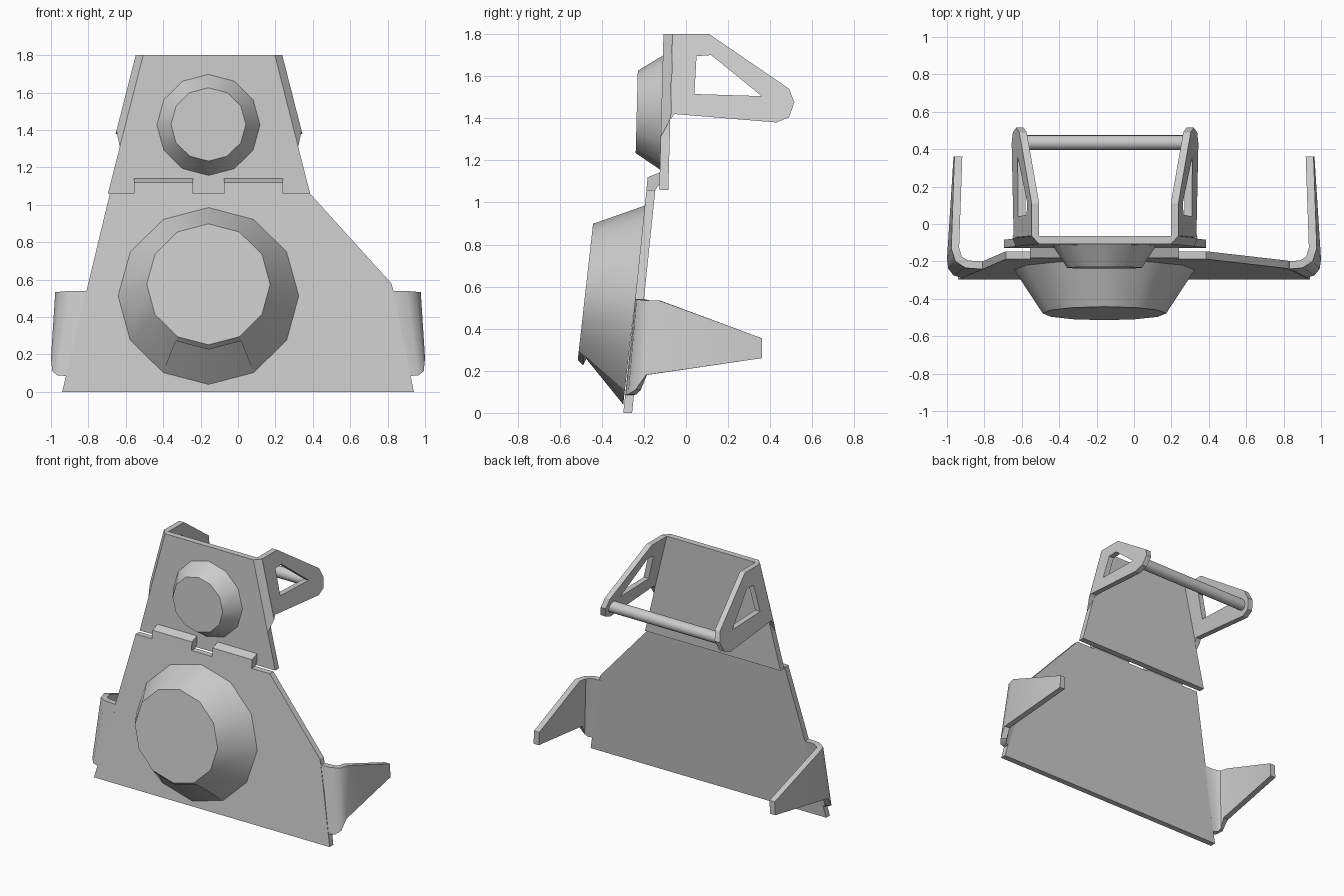
import bpy, bmesh, math
from mathutils import Vector

if "Cube" in bpy.data.objects:
    bpy.data.objects.remove(bpy.data.objects["Cube"])

CX = -0.155  # centre line of the upper assembly


def finish(bm, name, smooth=False):
    bmesh.ops.recalc_face_normals(bm, faces=bm.faces[:])
    me = bpy.data.meshes.new(name)
    bm.to_mesh(me)
    bm.free()
    ob = bpy.data.objects.new(name, me)
    bpy.context.collection.objects.link(ob)
    if smooth:
        bpy.ops.object.select_all(action='DESELECT')
        ob.select_set(True)
        bpy.context.view_layer.objects.active = ob
        bpy.ops.object.shade_smooth_by_angle(angle=math.radians(35))
    return ob


def sheet(name, loops, place, offset):
    """Fill a flat outline (with optional holes) and extrude it by offset."""
    bm = bmesh.new()
    for loop in loops:
        vs = [bm.verts.new(place(*p)) for p in loop]
        for i, v in enumerate(vs):
            bm.edges.new((v, vs[i - 1]))
    bmesh.ops.triangle_fill(bm, use_beauty=True, edges=bm.edges[:])
    ret = bmesh.ops.extrude_face_region(bm, geom=bm.faces[:])
    moved = [g for g in ret['geom'] if isinstance(g, bmesh.types.BMVert)]
    bmesh.ops.translate(bm, verts=moved, vec=Vector(offset))
    return finish(bm, name)


def hull(name, points):
    bm = bmesh.new()
    for p in points:
        bm.verts.new(p)
    bmesh.ops.convex_hull(bm, input=bm.verts[:])
    return finish(bm, name)


def boss(name, base, base_r, front, front_r, slope, recess=0):
    """Twelve-sided tapered boss, optionally with a shallow recess underneath."""
    n = 12

    def ring(c, r):
        out = []
        for i in range(n):
            a = 2 * math.pi * i / n
            out.append(Vector((c[0] + r * math.sin(a),
                               c[1] + slope * r * math.cos(a),
                               c[2] + 0.98 * r * math.cos(a))))
        return out
    B, F = ring(base, base_r), ring(front, front_r)
    bm = bmesh.new()
    b = [bm.verts.new(p) for p in B]
    f = [bm.verts.new(p) for p in F]
    bm.faces.new(f)
    bm.faces.new(b)
    cut = (5, 6) if recess else ()
    for i in range(n):
        if i not in cut:
            j = (i + 1) % n
            bm.faces.new((b[i], b[j], f[j], f[i]))
    if recess:
        lip, step = {}, {}
        for i in (5, 6, 7):
            p = F[i].lerp(B[i], 0.12)
            lip[i] = bm.verts.new(p)
            step[i] = bm.verts.new(p + Vector((0, 0.015, recess)))
        for i in cut:
            bm.faces.new((f[i], f[i + 1], lip[i + 1], lip[i]))
            bm.faces.new((lip[i], lip[i + 1], step[i + 1], step[i]))
            bm.faces.new((step[i], step[i + 1], b[i + 1], b[i]))
        for i in (5, 7):
            bm.faces.new((lip[i], step[i], b[i]))
    return finish(bm, name, True)


# leaning lower plate
low_y = lambda z: -0.298 + 0.104 * z
sheet("lower_plate",
      [[(-0.94, 0), (0.94, 0), (0.83, 0.545), (0.82, 0.58),
        (0.385, 1.06), (-0.685, 1.06), (-0.81, 0.54)]],
      lambda x, z: (x, low_y(z), z), (0, 0.042, 0))

# upper plate
up_y = lambda z: -0.127 + 0.027 * (z - 1.06)
half = lambda z: 0.352 + 0.255 * (1.8 - z)
sheet("upper_plate",
      [[(CX - half(1.06), 1.06), (CX + half(1.06), 1.06),
        (CX + half(1.8), 1.8), (CX - half(1.8), 1.8)]],
      lambda x, z: (x, up_y(z), z), (0, 0.043, 0))

# hinge tabs joining the plates
for i, x0 in enumerate((-0.555, -0.075)):
    sheet(f"hinge_tab_{i + 1}",
          [[(-0.188, 1.06), (-0.182, 1.12), (-0.125, 1.142),
            (-0.115, 1.10), (-0.146, 1.06)]],
          lambda y, z: (x0, y, z), (0.315, 0, 0))

# round bosses
boss("lower_boss", (CX - 0.003, -0.245, 0.513), 0.483,
     (CX - 0.003, -0.478, 0.575), 0.33, 0.11, 0.03)
boss("upper_boss", (CX - 0.003, -0.115, 1.427), 0.277,
     (CX - 0.003, -0.234, 1.43), 0.20, 0.025)

# side arms with windows, and their bevelled front corners
arm = [(-0.063, 1.8), (0.11, 1.8), (0.49, 1.54), (0.515, 1.475),
       (0.49, 1.405), (0.43, 1.38), (-0.055, 1.42), (-0.073, 1.395)]
window = [(0.04, 1.515), (0.05, 1.695), (0.12, 1.70), (0.36, 1.505)]
for s, side in ((1, "right"), (-1, "left")):
    sheet(f"{side}_arm", [arm, window],
          lambda y, z: (CX + s * half(z), y, z), (s * 0.04, 0, 0))
    pts = []
    for z_front, z_back in ((1.8, 1.8), (1.31, 1.395)):
        yb = up_y(z_back) + 0.043
        pts += [(CX + s * half(z_front), up_y(z_front), z_front),
                (CX + s * half(z_back), yb, z_back),
                (CX + s * (half(z_back) + 0.04), yb, z_back)]
    hull(f"{side}_arm_corner", pts)

# cross rod between the arms
bpy.ops.mesh.primitive_cylinder_add(vertices=16, radius=0.04, depth=0.9,
                                    location=(CX, 0.435, 1.46),
                                    rotation=(0, math.pi / 2, 0))
bpy.context.object.name = "cross_rod"
bpy.ops.object.shade_smooth_by_angle(angle=math.radians(35))

# curved lower wings: outer top, outer bottom and inward direction per station
stations = [((0.80, -0.242, 0.54), (0.915, -0.289, 0.085), (0, 1)),
            ((0.90, -0.235, 0.54), (0.965, -0.275, 0.088), (-0.35, 0.94)),
            ((0.955, -0.20, 0.535), (0.993, -0.24, 0.11), (-0.8, 0.6)),
            ((0.977, -0.13, 0.535), (1.0, -0.19, 0.18), (-1, 0.1)),
            ((0.96, 0.36, 0.355), (0.965, 0.36, 0.26), (-1, 0))]
for s, side in ((1, "right"), (-1, "left")):
    bm = bmesh.new()
    rings = []
    for top, bot, d in stations:
        t, b = Vector(top), Vector(bot)
        inward = Vector((d[0], d[1], 0)) * 0.042
        rings.append([bm.verts.new((s * p.x, p.y, p.z))
                      for p in (t, b, b + inward, t + inward)])
    for r0, r1 in zip(rings, rings[1:]):
        for k in range(4):
            m = (k + 1) % 4
            bm.faces.new((r0[k], r0[m], r1[m], r1[k]))
    bm.faces.new(rings[0])
    bm.faces.new(rings[-1])
    finish(bm, f"{side}_wing", True)
